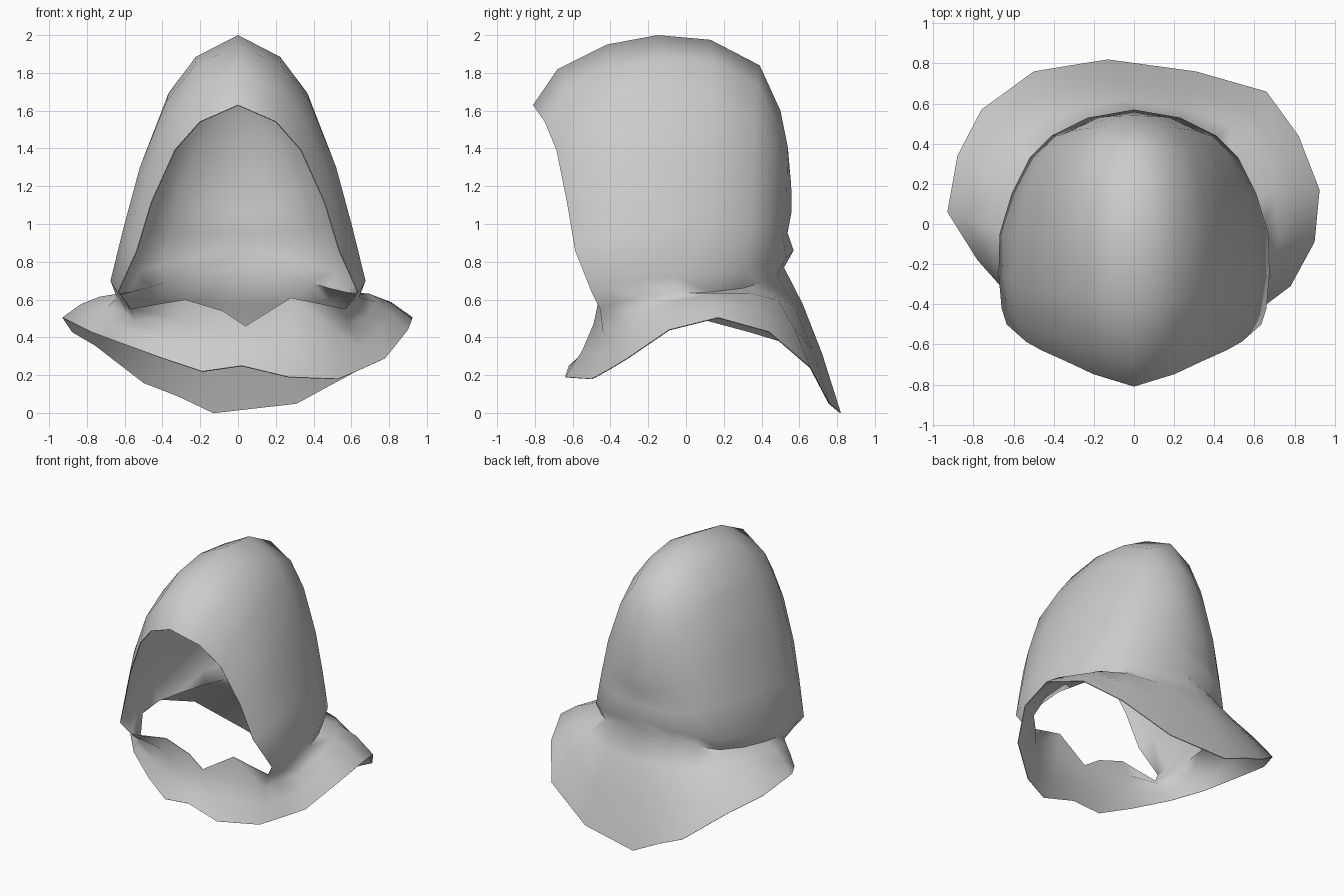
import bpy, bmesh, math
from mathutils import Vector

if "Cube" in bpy.data.objects:
    bpy.data.objects.remove(bpy.data.objects["Cube"])

# Arches of the hood, face opening to nape: (foot x, y, z, crest y, crest z, fullness)
ARCHES = [
    (.635, -.50, .64, -.81, 1.63, .94),
    (.66, -.42, .67, -.68, 1.82, .98),
    (.675, -.25, .70, -.42, 1.95, 1.0),
    (.67, -.05, .72, -.15, 2.00, .98),
    (.61, .15, .73, .13, 1.975, 1.0),
    (.52, .33, .75, .39, 1.84, 1.0),
    (.41, .44, .78, .50, 1.60, 1.0),
    (.23, .53, .82, .54, 1.40, 1.0),
    (0, .57, .86, .55, 1.28, 1.0),
]
# Shared arch shape: (width, height, depth) fractions from foot to crest
SHAPE = [(1, 0, 0), (.90, .22, .28), (.77, .48, .42), (.56, .76, .6), (.34, .91, .8), (0, 1, 1)]

# Throat edge, left to right
THROAT = [(-.28, -.46, .60), (-.08, -.47, .54), (.04, -.48, .46), (.28, -.46, .61)]

# Uneven lower hem, from right front round the back to the left front and the chest
HEM = [
    (.53, -.50, .18), (.66, -.40, .235), (.78, -.31, .29), (.90, -.09, .44), (.925, .17, .505),
    (.82, .44, .43), (.66, .66, .24), (.31, .76, .05), (-.13, .82, 0),
    (-.32, .79, .09), (-.50, .76, .16), (-.76, .57, .36), (-.88, .34, .43),
    (-.93, .06, .505), (-.78, -.18, .43), (-.70, -.27, .40), (-.62, -.36, .37),
    (-.40, -.50, .29), (-.19, -.60, .22), (.02, -.62, .25), (.27, -.64, .19),
]

bm = bmesh.new()


def loft(rows, closed=False):
    """Skin neighbouring rows of vertices."""
    for a, b in zip(rows, rows[1:]):
        n = len(a)
        for i in range(n if closed else n - 1):
            j = (i + 1) % n
            bm.faces.new((a[i], a[j], b[j], b[i]))


def ring(points):
    return [bm.verts.new(p) for p in points]


def arch(side):
    """Rows of one half of the hood."""
    rows = []
    for x, y, z, cy, cz, full in ARCHES:
        row = []
        for w, h, d in SHAPE:
            width = w * (full if 0 < h < 1 else 1)
            dip = -.03 * math.sin(math.pi * min(h * 2, 1)) * max(0, y - .3) / .3
            row.append((side * x * width, y + (cy - y) * d + dip, z + (cz - z) * h))
        rows.append(ring(row))
    return rows


# Hood shell
loft(arch(1))
loft(arch(-1))

# Pinched neck below the hood, tightest at the face opening and the nape
feet = [Vector(a[:3]) for a in ARCHES]
feet += [Vector((-p.x, p.y, p.z)) for p in reversed(feet[:-1])]
neck = []
for p in feet:
    tight = .90 if p.y < -.45 else .92 if p.y < -.3 else .95
    neck.append(Vector((p.x * tight, p.y * .91, p.z - .09)))
loft([ring(feet), ring(neck)])

# Spreading collar
top = neck + [Vector(p) for p in THROAT]
rows = [ring(top)]
for t in (.33, .67):
    row = []
    for a, b in zip(top, HEM):
        p = a.lerp(Vector(b), t)
        k = math.sin(math.pi * t)
        p.z += .07 * k * min(1, max(0, p.y + .45))
        if p.y < -.3:
            p.y += .035 * k
            if t < .5 and abs(p.x) > .45:
                p.x *= .93
        row.append(p)
    rows.append(ring(row))
rows.append(ring(HEM))
loft(rows, closed=True)

# Weld the halves and the neck seam, then face everything outward
bmesh.ops.remove_doubles(bm, verts=bm.verts[:], dist=.002)
bmesh.ops.recalc_face_normals(bm, faces=bm.faces[:])
bm.normal_update()
if sum(f.normal.dot(f.calc_center_median() - Vector((0, 0, .9))) * f.calc_area() for f in bm.faces) < 0:
    bmesh.ops.reverse_faces(bm, faces=bm.faces[:])

mesh = bpy.data.meshes.new("hood_with_collar")
bm.to_mesh(mesh)
bm.free()
hood = bpy.data.objects.new("hood_with_collar", mesh)
bpy.context.collection.objects.link(hood)

# Plain grey cloth
cloth = bpy.data.materials.new("grey_cloth")
cloth.diffuse_color = (.6, .6, .6, 1)
cloth.use_nodes = True
cloth.node_tree.nodes["Principled BSDF"].inputs["Base Color"].default_value = cloth.diffuse_color
mesh.materials.append(cloth)

# Thin cloth thickness and smooth shading
bpy.context.view_layer.objects.active = hood
hood.select_set(True)
solid = hood.modifiers.new("cloth_thickness", 'SOLIDIFY')
solid.thickness = .005
solid.offset = -1
bpy.ops.object.modifier_apply(modifier=solid.name)
bpy.ops.object.shade_smooth_by_angle(angle=math.radians(80))
